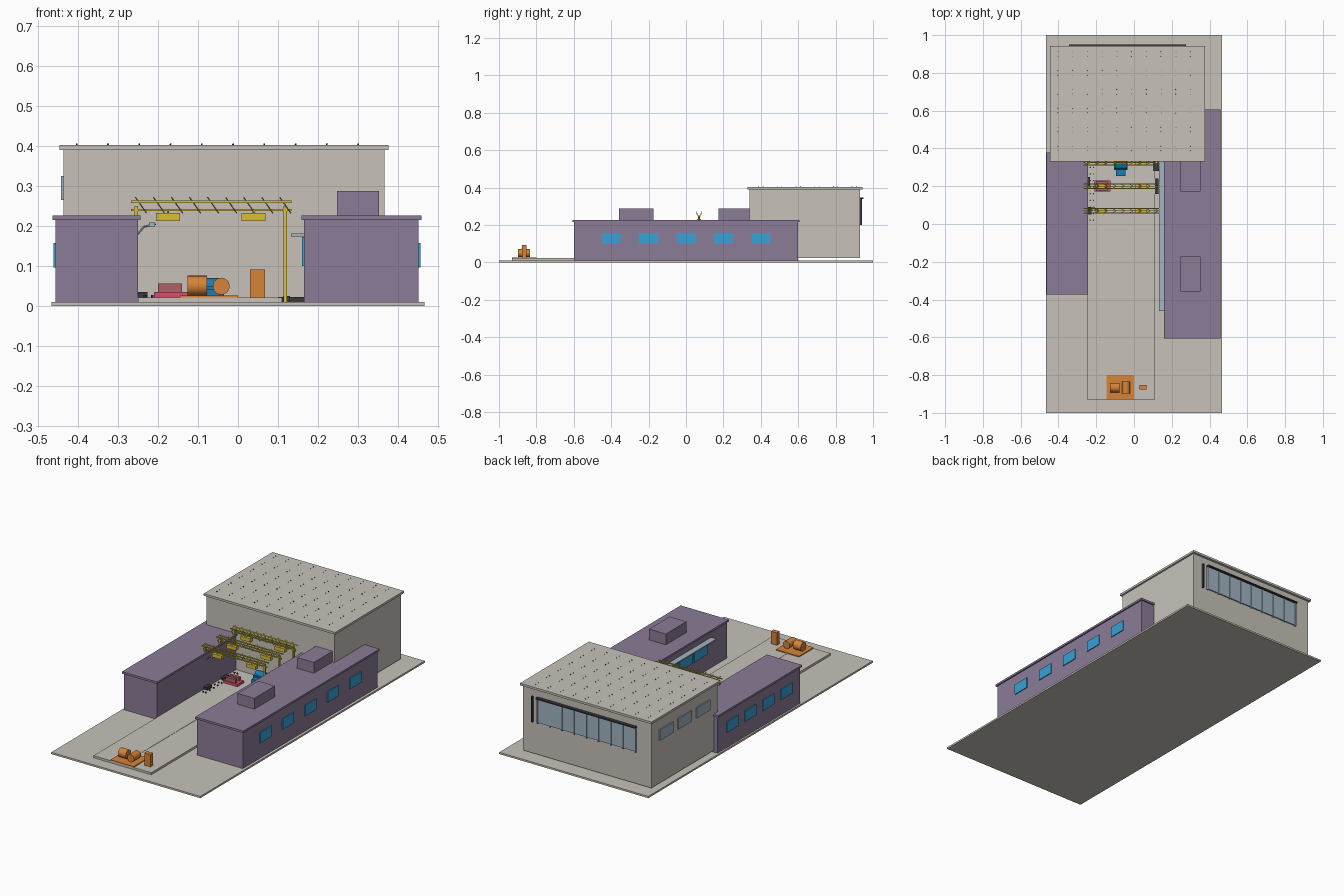
import bpy, bmesh, math
from mathutils import Vector

if "Cube" in bpy.data.objects:
    bpy.data.objects.remove(bpy.data.objects["Cube"])


def mat(name, r, g, b):
    m = bpy.data.materials.new(name)
    m.diffuse_color = (r, g, b, 1)
    m.use_nodes = True
    m.node_tree.nodes["Principled BSDF"].inputs["Base Color"].default_value = m.diffuse_color
    return m


BEIGE = mat("beige", .57, .54, .49)
PURPLE = mat("purple", .26, .20, .31)
BLUE = mat("window_blue", .04, .36, .68)
GLASS = mat("glass", .36, .46, .54)
DARK = mat("dark", .04, .04, .05)
YELLOW = mat("yellow", .68, .53, .04)
ORANGE = mat("orange", .68, .23, .04)
PINK = mat("pink", .68, .08, .17)
RED = mat("dull_red", .42, .12, .14)
CAB = mat("machine_blue", .01, .20, .46)


def finish(name, bm, m):
    me = bpy.data.meshes.new(name)
    bm.to_mesh(me)
    bm.free()
    me.materials.append(m)
    ob = bpy.data.objects.new(name, me)
    bpy.context.collection.objects.link(ob)
    return ob


def boxes(name, spans, m):
    """One object of boxes, each (x0, x1, y0, y1, z0, z1)."""
    bm = bmesh.new()
    for x0, x1, y0, y1, z0, z1 in spans:
        vs = bmesh.ops.create_cube(bm, size=1)["verts"]
        for v in vs:
            v.co = Vector(((x0 + x1) / 2 + v.co.x * (x1 - x0),
                           (y0 + y1) / 2 + v.co.y * (y1 - y0),
                           (z0 + z1) / 2 + v.co.z * (z1 - z0)))
    return finish(name, bm, m)


def rods(name, pairs, r, m, sides=6):
    """One object of straight rods between point pairs."""
    bm = bmesh.new()
    for a, b in pairs:
        a, b = Vector(a), Vector(b)
        d = b - a
        vs = bmesh.ops.create_cone(bm, cap_ends=True, segments=sides, radius1=r,
                                   radius2=r, depth=d.length)["verts"]
        q = Vector((0, 0, 1)).rotation_difference(d.normalized())
        for v in vs:
            v.co = q @ v.co + (a + b) / 2
    if sides > 8:
        for f in bm.faces:
            f.smooth = len(f.verts) == 4
        for e in bm.edges:
            e.smooth = all(len(f.verts) == 4 for f in e.link_faces)
    return finish(name, bm, m)


# Ground slab and raised test pad with a thin lane edge
boxes("ground_slab", [(-.465, .465, -1, 1, 0, .01)], BEIGE)
boxes("yard_pad", [(-.25, .11, -.93, .34, .01, .022)], BEIGE)

# Main hall
boxes("hall_walls", [(-.435, .365, .34, .93, .022, .39)], BEIGE)
boxes("hall_roof", [(-.445, .375, .33, .943, .39, .402)], BEIGE)
boxes("hall_side_windows", [(-.441, -.43, y - .06, y + .06, .265, .325)
                            for y in (.47, .635, .80)], GLASS)

# Rear glazing with mullions, top rail and side bar
boxes("rear_glazing", [(-.34, .27, .93, .937, .205, .34)], GLASS)
boxes("rear_mullions", [(x - .003, x + .003, .93, .941, .2, .34)
                        for x in [-.34 + .61 * i / 8 for i in range(9)]], GLASS)
boxes("rear_top_rail", [(-.345, .275, .93, .949, .34, .347)], DARK)
boxes("rear_side_bar", [(.30, .307, .93, .942, .2, .345)], DARK)

# Roof truss tips poking through the hall roof
rods("roof_pins", [((-.405 + .078 * i, y + s, .39), (-.402 + .078 * i, y + s, .406))
                   for i in range(10) for y in (.4, .5, .6, .7, .8, .9)
                   for s in (-.012, .012)], .002, DARK, 4)

# Left and right wings with roof slabs
boxes("left_wing", [(-.455, -.25, -.365, .37, .01, .215)], PURPLE)
boxes("left_wing_roof", [(-.463, -.243, -.373, .378, .215, .226)], PURPLE)
boxes("right_wing", [(.165, .45, -.6, .6, .01, .215)], PURPLE)
boxes("right_wing_roof", [(.158, .458, -.607, .607, .215, .226)], PURPLE)
boxes("rooftop_units", [(.247, .352, y - .092, y + .092, .226, .287)
                        for y in (-.265, .265)], PURPLE)

# Wing windows
boxes("left_windows", [(-.46, -.45, y - .05, y + .05, .097, .157)
                       for y in (-.24, -.08, .08, .24)], BLUE)
boxes("right_windows", [(.445, .455, y - .05, y + .05, .097, .157)
                        for y in (-.4, -.2, 0, .2, .4)], BLUE)
boxes("viewing_windows", [(.16, .17, y - .058, y + .058, .1, .173)
                          for y in [-.36 + .125 * i for i in range(6)]], BLUE)
boxes("viewing_canopy", [(.132, .166, -.46, .34, .174, .181)], GLASS)

# Triangular yellow lighting trusses with lamps and posts
for n, y in enumerate((.07, .2, .325)):
    tag = "_%d" % (n + 1)
    lo, hi = .24, .26
    boxes("truss_chords" + tag,
          [(-.267, .133, y + s - .002, y + s + .002, z - .003, z + .003)
           for s, z in ((-.012, hi), (.012, hi), (0, lo))], YELLOW)
    web = []
    for i in range(9):
        x = -.25 + .045 * i
        for s in (-1, 1):
            web.append(((x + .022, y, .232), (x - .006, y + s * .014, .272)))
    rods("truss_webs" + tag, web, .0015, YELLOW, 4)
    boxes("truss_lamps" + tag, [(x - .03, x + .03, y - .011, y + .011, .213, .233)
                                for x in (-.175, .039)], YELLOW)
    rods("lamp_hangers" + tag, [((x, y, .23), (x, y, .242))
                                for x in (-.175, .039)], .003, YELLOW)
    boxes("truss_supports" + tag, [(.114, .122, y - .005, y + .005, .01, .25),
                                   (-.258, -.25, y - .005, y + .005, .222, .25)], YELLOW)

# Kerb gear beside the yard
boxes("cable_boxes", [(.112, .13, .16, .24, .01, .13 * .2),
                      (.10, .165, .28, .335, .01, .023),
                      (-.25, -.226, .05, .09, .022, .036),
                      (-.25, -.232, .20, .25, .01, .03)], DARK)
rods("floor_pegs", [((x, .02 + .035 * i, .02), (x, .02 + .035 * i, .028))
                    for i in range(9) for x in (-.232, -.214)], .004, DARK)
rods("camera_arm", [((-.25, .08, .18), (-.235, .08, .198)),
                    ((-.235, .08, .198), (-.205, .08, .205))], .003, GLASS)
boxes("wall_camera", [(-.222, -.207, .07, .09, .199, .209)], GLASS)

# Orange winch station
boxes("winch_base", [(-.145, 0, -.93, -.8, .022, .027)], ORANGE)
rods("winch_motor", [((-.126, -.866, .051), (-.077, -.866, .051))], .025, ORANGE, 24)
rods("winch_drum", [((-.042, -.897, .05), (-.042, -.834, .05))], .021, ORANGE, 24)
boxes("control_cabinet", [(.03, .067, -.876, -.852, .022, .092)], ORANGE)

# Pink sled and blue machine
boxes("sled_base", [(-.21, -.125, .172, .23, .022, .036)], PINK)
boxes("sled_blocks", [(-.2, -.14, .176, .192, .036, .056),
                      (-.2, -.14, .21, .226, .036, .056)], RED)
boxes("machine_body", [(-.105, -.035, .285, .34, .022, .05),
                       (-.095, -.045, .255, .285, .022, .042)], CAB)
rods("machine_drum", [((-.1, .31, .05), (-.04, .31, .05))], .02, CAB, 24)
boxes("tow_cable", [(-.072, -.068, -.8, .255, .022, .0235)], BEIGE)
